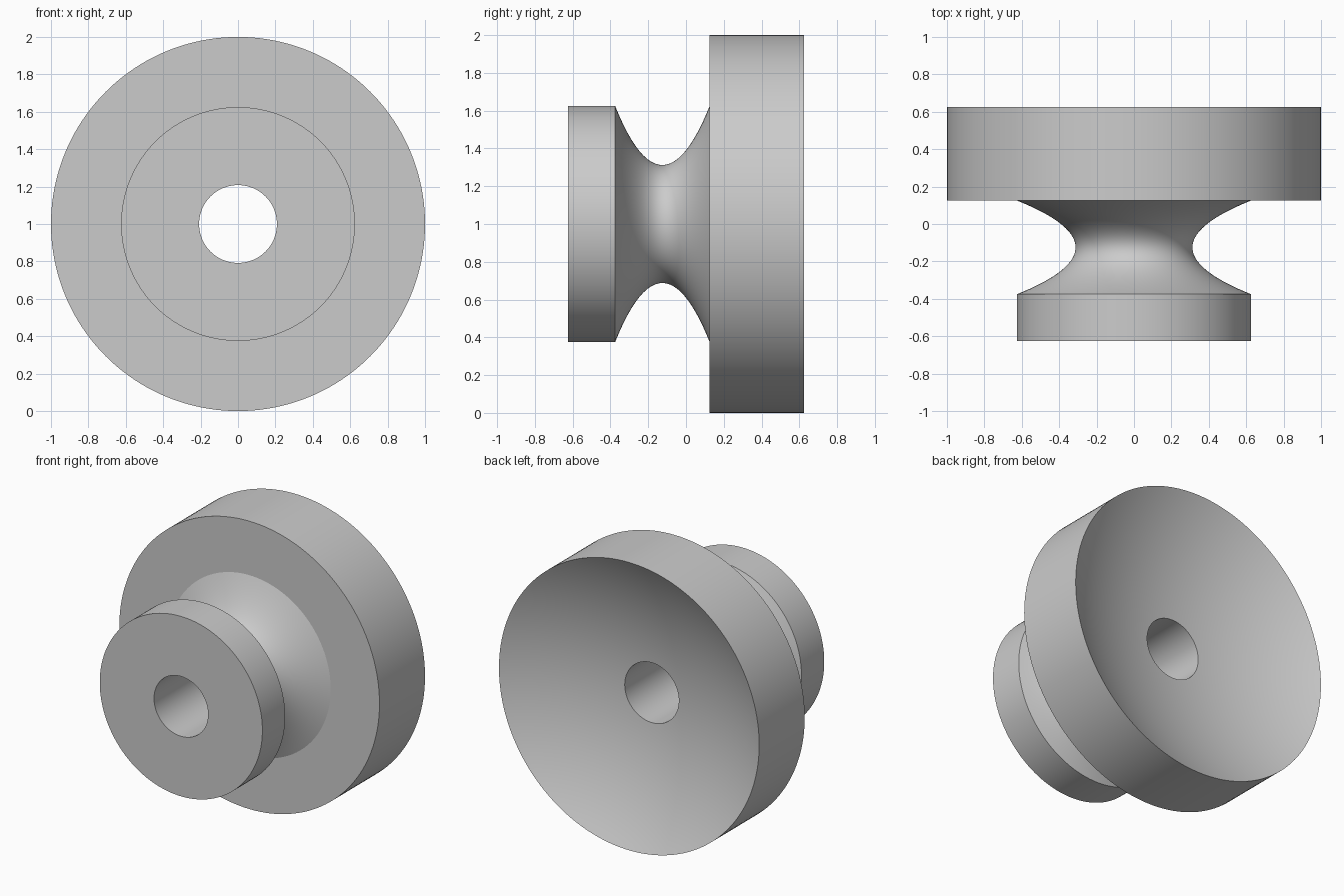
import bpy
import bmesh
import math
from mathutils import Vector

cube = bpy.data.objects.get("Cube")
if cube:
    bpy.data.objects.remove(cube, do_unlink=True)

SEGMENTS = 160
BORE, LIP, RIM = 0.208, 0.625, 1.0
FRONT, GROOVE_FRONT, GROOVE_BACK, BACK = -0.625, -0.375, 0.125, 0.625
DISH_DEPTH = 0.26


def groove(steps=48):
    """Parabolic waist between the front lip and the large disc: (radius, y)."""
    for i in range(steps + 1):
        t = i / steps
        radius = LIP * (1 - 2 * t * (1 - t))
        yield radius, GROOVE_FRONT + t * (GROOVE_BACK - GROOVE_FRONT)


def dish(steps=24):
    """Shallow spherical hollow from the back rim in to the bore."""
    sphere = (RIM ** 2 + DISH_DEPTH ** 2) / (2 * DISH_DEPTH)
    centre = BACK - DISH_DEPTH + sphere
    for i in range(steps + 1):
        radius = RIM + (BORE - RIM) * i / steps
        yield radius, centre - math.sqrt(sphere ** 2 - radius ** 2)


# Closed half section, turned around the y axis
profile = [(BORE, FRONT), (LIP, FRONT), *groove(), (RIM, GROOVE_BACK), *dish()]

bm = bmesh.new()
verts = [bm.verts.new((r, y, 1)) for r, y in profile]
edges = [bm.edges.new((v, verts[(i + 1) % len(verts)])) for i, v in enumerate(verts)]
bmesh.ops.spin(bm, geom=verts + edges, cent=Vector((0, 0, 1)), axis=Vector((0, 1, 0)),
               angle=math.tau, steps=SEGMENTS, use_duplicate=False)
bmesh.ops.remove_doubles(bm, verts=bm.verts, dist=0.0001)
bmesh.ops.recalc_face_normals(bm, faces=bm.faces)
mesh = bpy.data.meshes.new("flanged_knob")
bm.to_mesh(mesh)
bm.free()

knob = bpy.data.objects.new("flanged_knob", mesh)
bpy.context.collection.objects.link(knob)

# Plain grey finish
grey = bpy.data.materials.new("light_grey")
grey.use_nodes = True
colour = (0.6, 0.6, 0.6, 1)
grey.diffuse_color = colour
grey.node_tree.nodes["Principled BSDF"].inputs["Base Color"].default_value = colour
mesh.materials.append(grey)

# Smooth turned surfaces with crisp corners
bpy.ops.object.select_all(action="DESELECT")
knob.select_set(True)
bpy.context.view_layer.objects.active = knob
bpy.ops.object.shade_smooth_by_angle(angle=math.radians(15))
